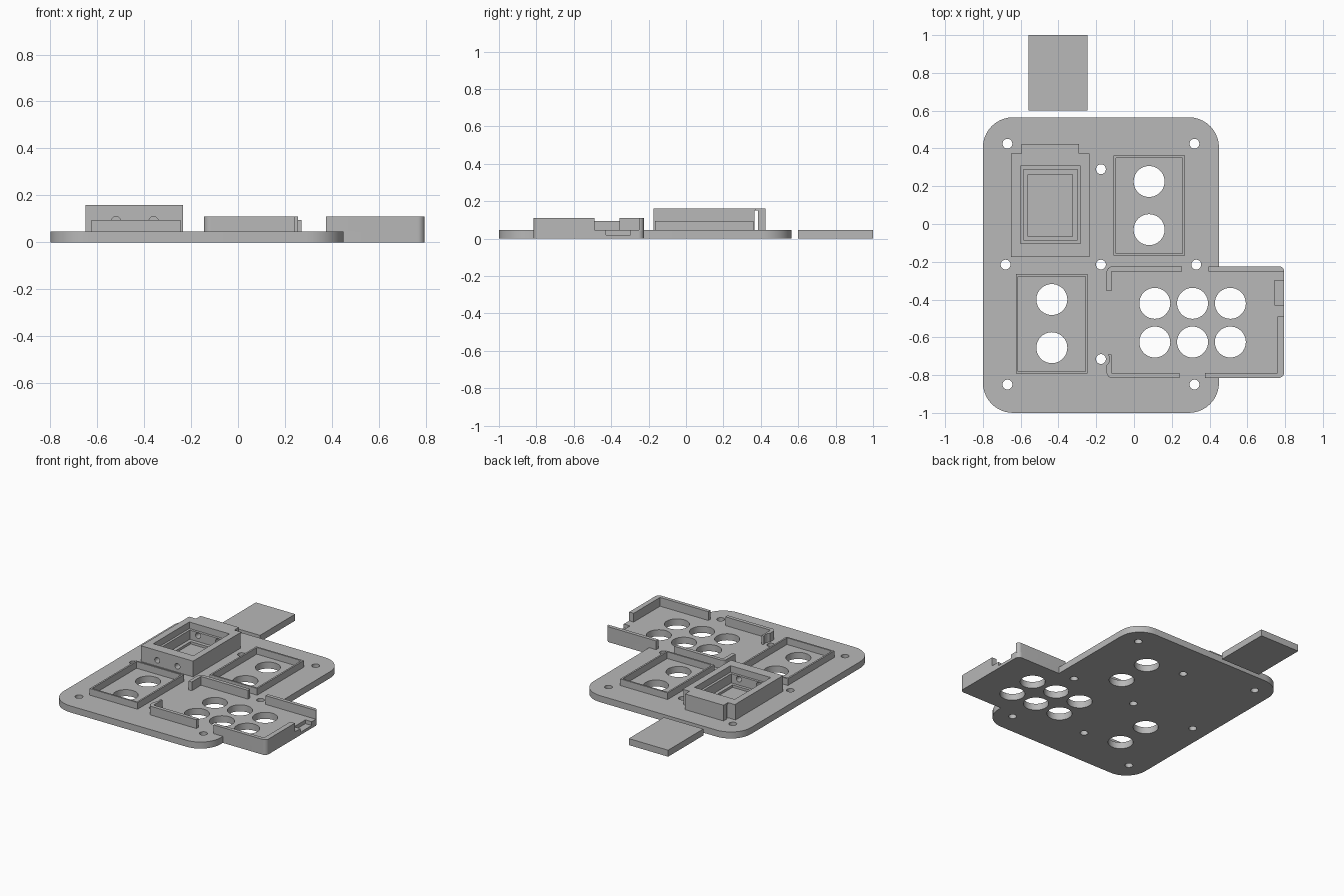
import bpy, bmesh, math
from mathutils import Vector

old = bpy.data.objects.get("Cube")
if old:
    bpy.data.objects.remove(old, do_unlink=True)

grey = bpy.data.materials.new("plain grey")
grey.use_nodes = True
colour = (0.48, 0.48, 0.48, 1)
grey.diffuse_color = colour
grey.node_tree.nodes["Principled BSDF"].inputs["Base Color"].default_value = colour

BASE = 0.047
EMBED = 0.04


def rounded(corners, steps=10):
    """Outline from (x, y, radius) corners, with each corner rounded."""
    pts = []
    for i, (x, y, r) in enumerate(corners):
        p = Vector((x, y))
        if not r:
            pts.append(p)
            continue
        a = (Vector(corners[i - 1][:2]) - p).normalized() * r
        b = (Vector(corners[(i + 1) % len(corners)][:2]) - p).normalized() * r
        for k in range(steps + 1):
            t = k / steps * math.pi / 2
            pts.append(p + a * (1 - math.sin(t)) + b * (1 - math.cos(t)))
    return pts


def prism(name, corners, z0, z1):
    bm = bmesh.new()
    face = bm.faces.new([bm.verts.new((p.x, p.y, z0)) for p in rounded(corners)])
    top = bmesh.ops.extrude_face_region(bm, geom=[face])["geom"]
    bmesh.ops.translate(bm, vec=(0, 0, z1 - z0),
                        verts=[v for v in top if isinstance(v, bmesh.types.BMVert)])
    bmesh.ops.recalc_face_normals(bm, faces=bm.faces)
    mesh = bpy.data.meshes.new(name)
    bm.to_mesh(mesh)
    bm.free()
    mesh.materials.append(grey)
    ob = bpy.data.objects.new(name, mesh)
    bpy.context.collection.objects.link(ob)
    return ob


def box(name, x0, x1, y0, y1, z0, z1):
    return prism(name, [(x0, y0, 0), (x1, y0, 0), (x1, y1, 0), (x0, y1, 0)], z0, z1)


def drill(x, y, z, r, depth, along_y=False):
    bpy.ops.mesh.primitive_cylinder_add(vertices=40, radius=r, depth=depth, location=(x, y, z),
                                        rotation=(math.pi / 2 if along_y else 0, 0, 0))
    ob = bpy.context.object
    ob.data.materials.append(grey)
    return ob


def cut(target, cutter):
    """Subtract the cutter and bake the result."""
    mod = target.modifiers.new("cut", 'BOOLEAN')
    mod.operation, mod.solver, mod.object = 'DIFFERENCE', 'EXACT', cutter
    bpy.context.view_layer.update()
    deps = bpy.context.evaluated_depsgraph_get()
    mesh = bpy.data.meshes.new_from_object(target.evaluated_get(deps))
    target.modifiers.clear()
    target.data = mesh
    bpy.data.objects.remove(cutter, do_unlink=True)


# Base plate with the side extension under the large tray
R = 0.16
base = prism("base_plate", [
    (-0.8, -1, R), (0.45, -1, R), (0.45, -0.815, 0), (0.795, -0.815, 0.03),
    (0.795, -0.225, 0.03), (0.45, -0.225, 0), (0.45, 0.565, R), (-0.8, 0.565, R)], 0, BASE)

# Screw holes
for x, y in [(-0.67, 0.425), (0.32, 0.425), (-0.175, 0.29), (-0.68, -0.215), (-0.175, -0.215),
             (0.33, -0.215), (-0.175, -0.715), (-0.67, -0.85), (0.32, -0.85)]:
    cut(base, drill(x, y, 0, 0.026, 0.3))

# Large openings under the trays
openings = [(-0.435, -0.4), (-0.435, -0.655), (0.08, 0.225), (0.08, -0.03)]
openings += [(x, y) for x in (0.11, 0.31, 0.51) for y in (-0.42, -0.625)]
for x, y in openings:
    cut(base, drill(x, y, 0, 0.082, 0.3))

# Shallow pocket under the tall housing, and connector notch at the tray edge
cut(base, box("pocket", -0.56, -0.325, -0.065, 0.262, 0.03, 0.2))
cut(base, box("notch", 0.745, 0.9, -0.428, -0.298, 0.02, 0.2))

# Two small rectangular trays
for name, x0, x1, y0, y1 in [("front_tray_rim", -0.625, -0.245, -0.792, -0.265),
                             ("back_tray_rim", -0.108, 0.27, -0.167, 0.362)]:
    rim = box(name, x0, x1, y0, y1, EMBED, 0.095)
    t = 0.012
    cut(rim, box("inside", x0 + t, x1 - t, y0 + t, y1 - t, 0, 0.2))

# Large tray walls with gaps between the pieces
L, X, F, B, T, C = -0.145, 0.795, -0.815, -0.225, 0.026, 0.03
H = 0.11
prism("tray_wall_back_left", [(L, B, C), (L, -0.355, 0), (L + T, -0.355, 0),
                              (L + T, B - T, 0), (0.255, B - T, 0), (0.255, B, 0)], EMBED, H)
prism("tray_wall_back_right", [(0.395, B, 0), (0.395, B - T, 0), (X, B - T, 0), (X, B, 0.025)],
      EMBED, H)
front_left = prism("tray_wall_front_left", [(L, F, C), (0.24, F, 0), (0.24, F + T, 0),
                                            (L + T, F + T, 0), (L + T, -0.69, 0), (L, -0.69, 0)],
                   EMBED, H)
cut(front_left, drill(-0.175, -0.715, 0.1, 0.045, 0.3))
prism("tray_wall_front_right", [(0.375, F, 0), (X, F, C), (X, -0.49, 0), (X - 0.036, -0.49, 0),
                                (X - 0.036, F + T, 0), (0.375, F + T, 0)], EMBED, H)

# Tall housing with a rear tab, lid ledge and cable holes
housing = prism("tall_housing", [
    (-0.65, -0.175, 0), (-0.235, -0.175, 0), (-0.235, 0.373, 0), (-0.29, 0.373, 0),
    (-0.29, 0.424, 0), (-0.595, 0.424, 0), (-0.595, 0.373, 0), (-0.65, 0.373, 0)], EMBED, 0.16)
cut(housing, box("lid_seat", -0.602, -0.282, -0.103, 0.306, 0.113, 0.3))
cut(housing, box("cavity", -0.585, -0.3, -0.086, 0.288, 0, 0.3))
cut(housing, box("strap_slot", -0.8, -0.1, 0.366, 0.386, BASE, 0.15))
for x in (-0.52, -0.36):
    cut(housing, drill(x, 0.09, 0.09, 0.02, 0.56, along_y=True))

# Loose lid behind the plate
box("loose_lid", -0.558, -0.245, 0.6, 1.0, 0, BASE)

# Smooth the round walls, keep the edges sharp
bpy.ops.object.select_all(action='DESELECT')
for ob in bpy.context.collection.objects:
    if ob.type == 'MESH' and ob.data.materials and ob.data.materials[0] == grey:
        ob.select_set(True)
        bpy.context.view_layer.objects.active = ob
bpy.ops.object.shade_smooth_by_angle(angle=math.radians(30))
